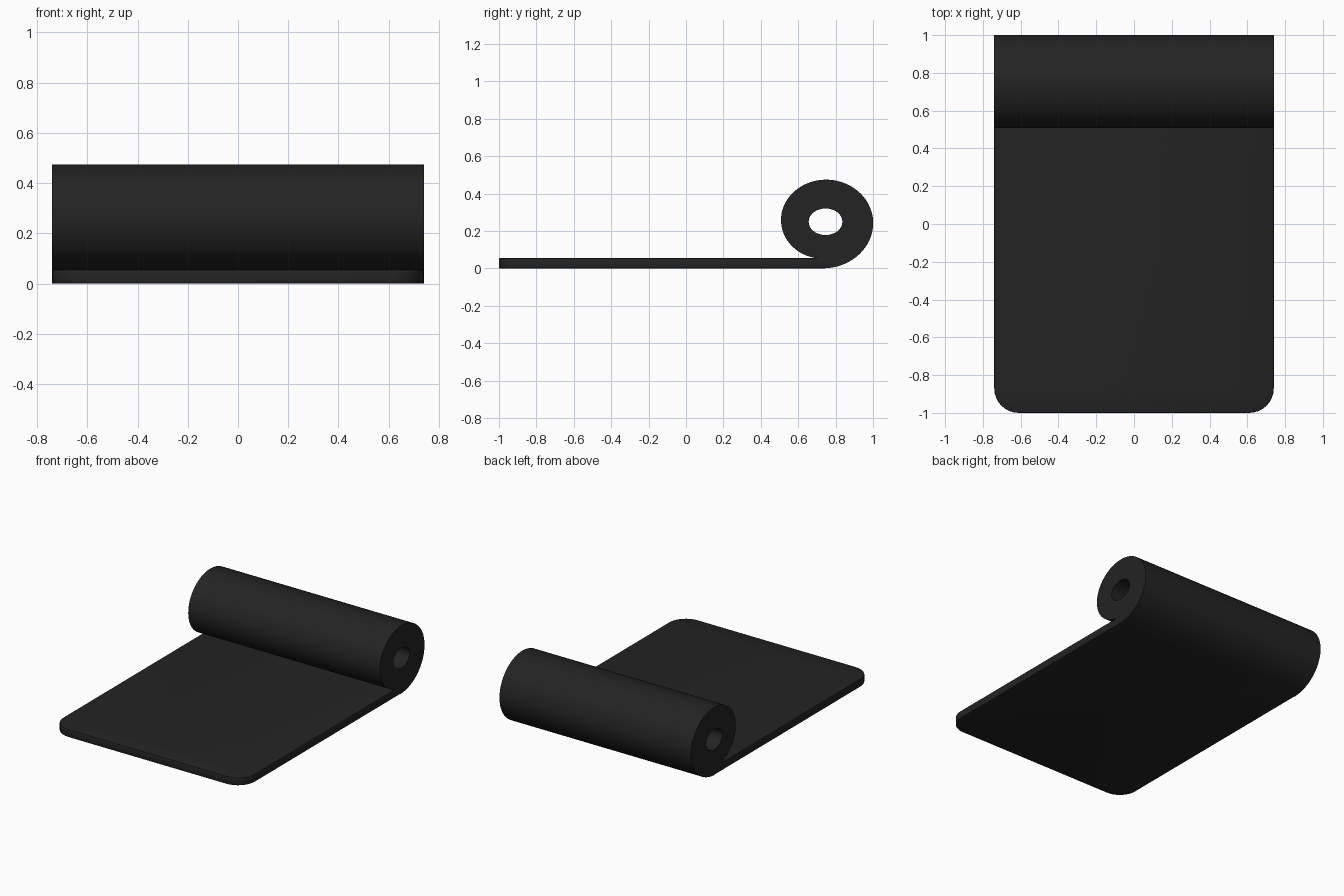
import bpy, bmesh, math

if "Cube" in bpy.data.objects:
    bpy.data.objects.remove(bpy.data.objects["Cube"])

HALF_W = 0.74      # half width of the mat
THICK = 0.055      # sheet thickness
CY, CZ = 0.74, 0.25  # roll axis
PITCH = 0.052      # radius lost per turn
TURNS, STEPS = 3, 64

mat = bpy.data.materials.new("charcoal rubber")
mat.diffuse_color = (0.017, 0.017, 0.017, 1)
mat.use_nodes = True
mat.node_tree.nodes["Principled BSDF"].inputs["Base Color"].default_value = mat.diffuse_color


def finish(name, bm):
    bmesh.ops.recalc_face_normals(bm, faces=bm.faces)
    me = bpy.data.meshes.new(name)
    bm.to_mesh(me)
    bm.free()
    ob = bpy.data.objects.new(name, me)
    bpy.context.collection.objects.link(ob)
    me.materials.append(mat)
    bpy.ops.object.select_all(action='DESELECT')
    ob.select_set(True)
    bpy.context.view_layer.objects.active = ob
    bpy.ops.object.shade_smooth_by_angle(angle=math.radians(35))
    return ob


# flat sheet with two rounded front corners
bm = bmesh.new()
R = 0.13
outline = [(HALF_W, CY), (-HALF_W, CY)]
for side, start in ((-1, 180), (1, 270)):
    for i in range(9):
        a = math.radians(start + 90 * i / 8)
        outline.append((side * (HALF_W - R) + R * math.cos(a), -1 + R + R * math.sin(a)))
face = bm.faces.new([bm.verts.new((x, y, 0)) for x, y in outline])
top = bmesh.ops.extrude_face_region(bm, geom=[face])
bmesh.ops.translate(bm, vec=(0, 0, THICK),
                    verts=[g for g in top["geom"] if isinstance(g, bmesh.types.BMVert)])
rim = [e for e in bm.edges
       if abs(e.verts[0].co.z - e.verts[1].co.z) < 1e-5
       and min(v.co.y for v in e.verts) < CY - 0.01]
bmesh.ops.bevel(bm, geom=rim, offset=0.005, segments=2, profile=0.5, affect='EDGES')
finish("flat_sheet", bm)


# rolled end: a tight spiral closing on an oval core hole
def outer(u):
    a = 2 * math.pi * u - math.pi / 2
    r = CZ - PITCH * u
    return CY + 1.1 * r * math.cos(a), CZ + r * math.sin(a)


def inner(u):
    a = 2 * math.pi * u - math.pi / 2
    if u >= TURNS - 1:
        return 0.746 + 0.09 * math.cos(a), 0.249 + 0.071 * math.sin(a)
    r = CZ - PITCH * (u + 1) - 0.002
    return CY + 1.1 * r * math.cos(a), CZ + r * math.sin(a)


bm = bmesh.new()
rings = []
for i in range(TURNS * STEPS + 1):
    u = i / STEPS
    (yo, zo), (yi, zi) = outer(u), inner(u)
    rings.append([bm.verts.new(p) for p in (
        (-HALF_W, yo, zo), (HALF_W, yo, zo), (HALF_W, yi, zi), (-HALF_W, yi, zi))])
for a, b in zip(rings, rings[1:]):
    for k in range(4):
        n = (k + 1) % 4
        bm.faces.new((a[k], a[n], b[n], b[k]))
bm.faces.new(rings[0])
bm.faces.new(rings[-1])
finish("rolled_end", bm)
